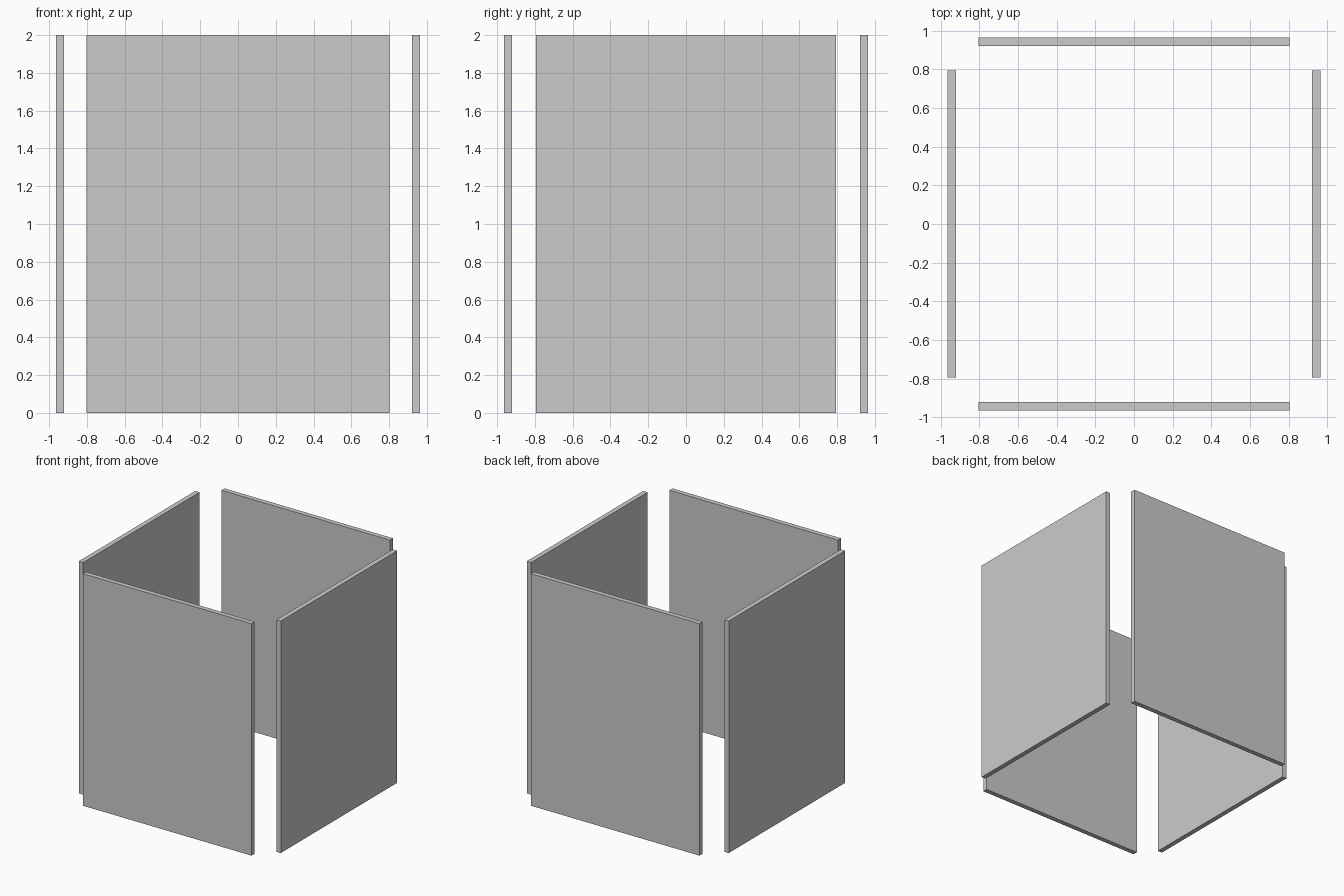
import bpy

if "Cube" in bpy.data.objects:
    bpy.data.objects.remove(bpy.data.objects["Cube"])

HEIGHT = 2.0
THICK = 0.042
OUTER = 0.963  # distance from centre to the outer faces


def panel(name, size, centre):
    bpy.ops.mesh.primitive_cube_add(size=1, location=centre)
    ob = bpy.context.object
    ob.name = name
    ob.scale = size
    bpy.ops.object.transform_apply(location=False, rotation=False, scale=True)
    return ob


mid = OUTER - THICK / 2

# Front and back panels (slightly wider)
for name, s in (("front_panel", -1), ("back_panel", 1)):
    panel(name, (1.606, THICK, HEIGHT), (0, s * mid, HEIGHT / 2))

# Left and right panels
for name, s in (("left_panel", -1), ("right_panel", 1)):
    panel(name, (THICK, 1.586, HEIGHT), (s * mid, 0, HEIGHT / 2))
